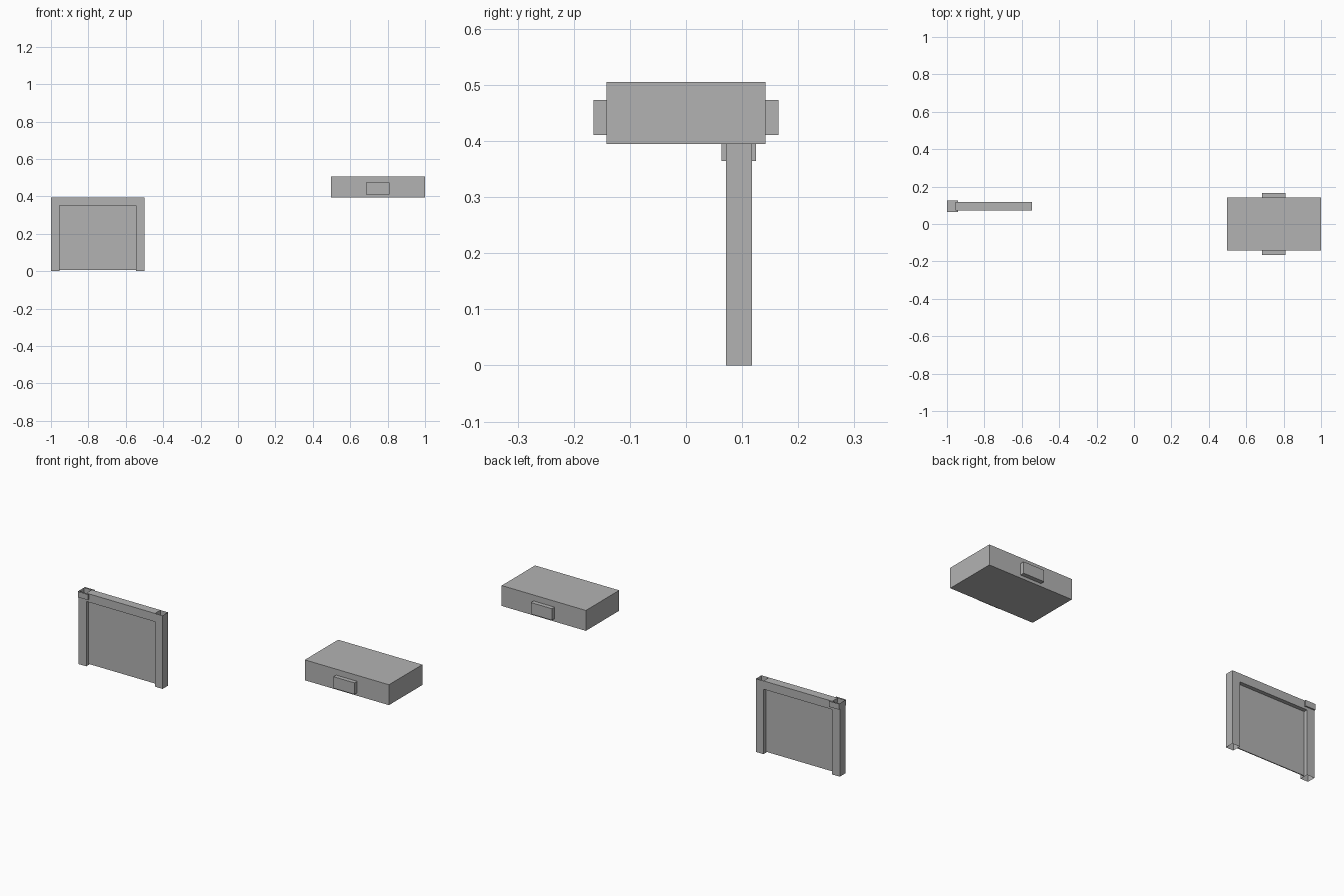
import bpy, bmesh

if "Cube" in bpy.data.objects:
    bpy.data.objects.remove(bpy.data.objects["Cube"])

grey = bpy.data.materials.new("plain grey")
grey.diffuse_color = (0.45, 0.45, 0.45, 1)
grey.use_nodes = True
grey.node_tree.nodes["Principled BSDF"].inputs["Base Color"].default_value = grey.diffuse_color


def box(name, x, y, z, open_top=False, open_bottom=False):
    """Axis-aligned box from (min, max) pairs, optionally without its ends."""
    bm = bmesh.new()
    bmesh.ops.create_cube(bm, size=1)
    for v in bm.verts:
        v.co = [r[0] if c < 0 else r[1] for r, c in zip((x, y, z), v.co)]
    bm.normal_update()
    ends = [f for f in bm.faces
            if (open_top and f.normal.z > 0.5) or (open_bottom and f.normal.z < -0.5)]
    bmesh.ops.delete(bm, geom=ends, context='FACES')
    mesh = bpy.data.meshes.new(name)
    bm.to_mesh(mesh)
    bm.free()
    mesh.materials.append(grey)
    obj = bpy.data.objects.new(name, mesh)
    bpy.context.collection.objects.link(obj)
    return obj


DEPTH = (0.071, 0.118)
TOP = 0.395

# Hollow posts, open at both ends
box("left_post", (-1.0, -0.955), DEPTH, (0, TOP), True, True)
box("right_post", (-0.545, -0.5), DEPTH, (0, TOP), True, True)

# Top rail and thin recessed panel
box("top_rail", (-0.955, -0.545), DEPTH, (0.35, TOP))
box("panel", (-0.955, -0.545), (0.092, 0.097), (0.005, 0.35))

# Open cup collar around the top of the left post
box("post_collar", (-1.0, -0.94), (0.063, 0.125), (0.364, TOP), True)

# Raised case with a handle on front and back
box("case", (0.498, 1.0), (-0.142, 0.142), (TOP, 0.505))
for name, s in (("front_handle", -1), ("back_handle", 1)):
    box(name, (0.685, 0.81), sorted((s * 0.142, s * 0.165)), (0.411, 0.473))
